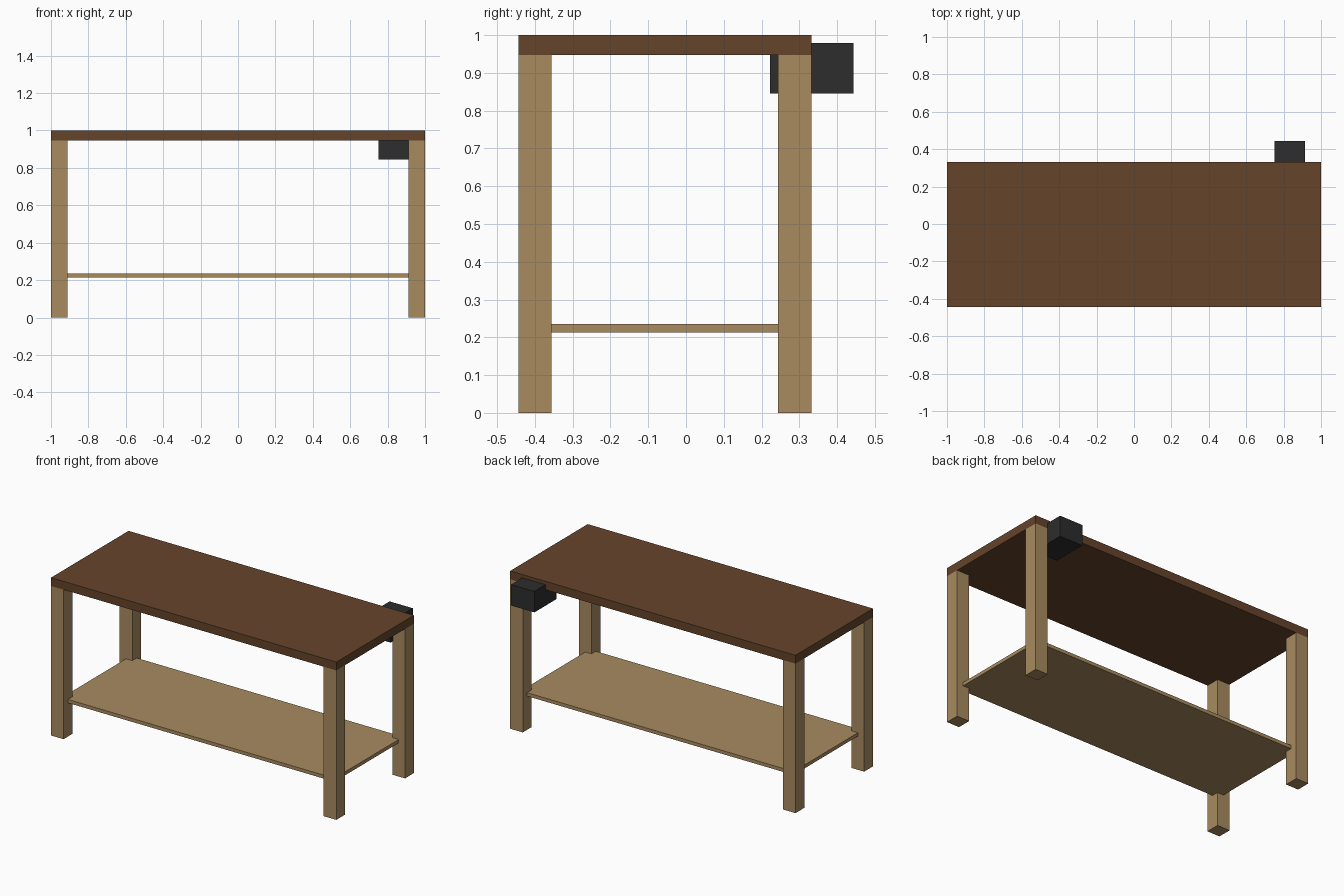
import bpy

cube = bpy.data.objects.get("Cube")
if cube:
    bpy.data.objects.remove(cube, do_unlink=True)


def material(name, rgb):
    mat = bpy.data.materials.new(name)
    mat.use_nodes = True
    mat.diffuse_color = (*rgb, 1)
    mat.node_tree.nodes["Principled BSDF"].inputs["Base Color"].default_value = (*rgb, 1)
    return mat


def box(name, low, high, mat):
    """Axis-aligned block between two corners."""
    center = [(a + b) / 2 for a, b in zip(low, high)]
    bpy.ops.mesh.primitive_cube_add(size=1, location=center)
    obj = bpy.context.object
    obj.name = name
    obj.scale = [b - a for a, b in zip(low, high)]
    bpy.ops.object.transform_apply(location=False, rotation=False, scale=True)
    obj.data.materials.append(mat)
    return obj


dark_wood = material("dark_wood", (0.130, 0.058, 0.024))
light_wood = material("light_wood", (0.392, 0.258, 0.117))
black = material("black_plastic", (0.026, 0.026, 0.026))

FRONT, BACK = -0.444, 0.332
LEG = 0.088
TOP_UNDERSIDE = 0.947

# Tabletop
box("tabletop", (-1, FRONT, TOP_UNDERSIDE), (1, BACK, 1), dark_wood)

# Four corner legs
for end, y in (("front", FRONT), ("back", BACK - LEG)):
    for side, x in (("left", 1 - LEG), ("right", -1)):
        box(f"{end}_{side}_leg", (x, y, 0), (x + LEG, y + LEG, TOP_UNDERSIDE), light_wood)

# Lower shelf, let into the middle of each leg
half = LEG / 2
box("lower_shelf", (-1 + half, FRONT + half, 0.213), (1 - half, BACK - half, 0.235), light_wood)

# Control box behind the back edge
box("control_box", (0.752, 0.222, 0.846), (0.915, 0.444, 0.979), black)
